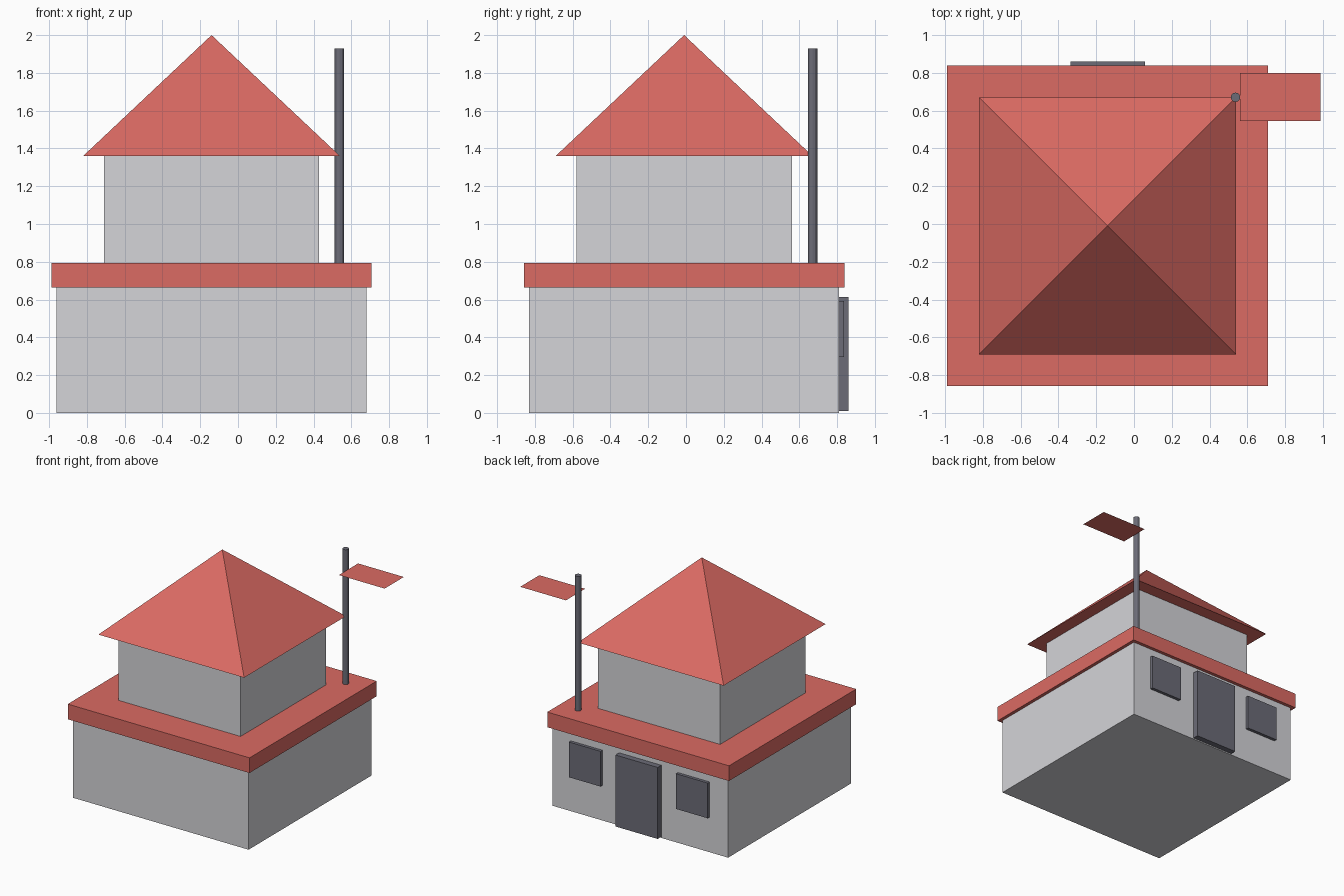
import bpy
import math

if "Cube" in bpy.data.objects:
    bpy.data.objects.remove(bpy.data.objects["Cube"])

CX, CY = -0.14, -0.01  # centre of the building


def material(name, rgb):
    m = bpy.data.materials.new(name)
    m.diffuse_color = (*rgb, 1.0)
    m.use_nodes = True
    m.node_tree.nodes["Principled BSDF"].inputs["Base Color"].default_value = m.diffuse_color
    return m


wall = material("light grey", (0.66, 0.66, 0.69))
red = material("roof red", (0.71, 0.145, 0.125))
dark = material("slate grey", (0.15, 0.15, 0.185))


def finish(name, mat):
    ob = bpy.context.object
    ob.name = name
    ob.data.materials.append(mat)
    bpy.ops.object.transform_apply(location=False, rotation=True, scale=True)
    return ob


def box(name, x, y, z, mat):
    """Box from (min, max) pairs on each axis."""
    pairs = (x, y, z)
    bpy.ops.mesh.primitive_cube_add(size=1, location=[(a + b) / 2 for a, b in pairs])
    bpy.context.object.scale = [b - a for a, b in pairs]
    return finish(name, mat)


def square_box(name, half, z, mat):
    return box(name, (CX - half, CX + half), (CY - half, CY + half), z, mat)


# Two storeys and the terrace slab between them
square_box("ground_floor", 0.82, (0, 0.665), wall)
square_box("terrace_slab", 0.848, (0.665, 0.793), red)
square_box("upper_floor", 0.57, (0.793, 1.36), wall)

# Pyramid roof
bpy.ops.mesh.primitive_cone_add(vertices=4, radius1=0.68 * math.sqrt(2), radius2=0,
                                depth=0.64, location=(CX, CY, 1.68),
                                rotation=(0, 0, math.pi / 4))
finish("pyramid_roof", red)

# Door and the two windows beside it on the back wall
box("door", (CX - 0.197, CX + 0.197), (0.80, 0.859), (0.01, 0.613), dark)
for side, label in ((-1, "left"), (1, "right")):
    mid = CX + side * 0.5
    box("window_" + label, (mid - 0.148, mid + 0.148), (0.80, 0.836), (0.296, 0.593), dark)

# Flag pole and flat flag
bpy.ops.mesh.primitive_cylinder_add(vertices=12, radius=0.025, depth=1.14,
                                    location=(0.537, 0.67, 1.36))
finish("flag_pole", dark)
bpy.ops.mesh.primitive_plane_add(size=1, location=(0.774, 0.672, 1.76))
bpy.context.object.scale = (0.427, 0.256, 1)
finish("flag", red)
